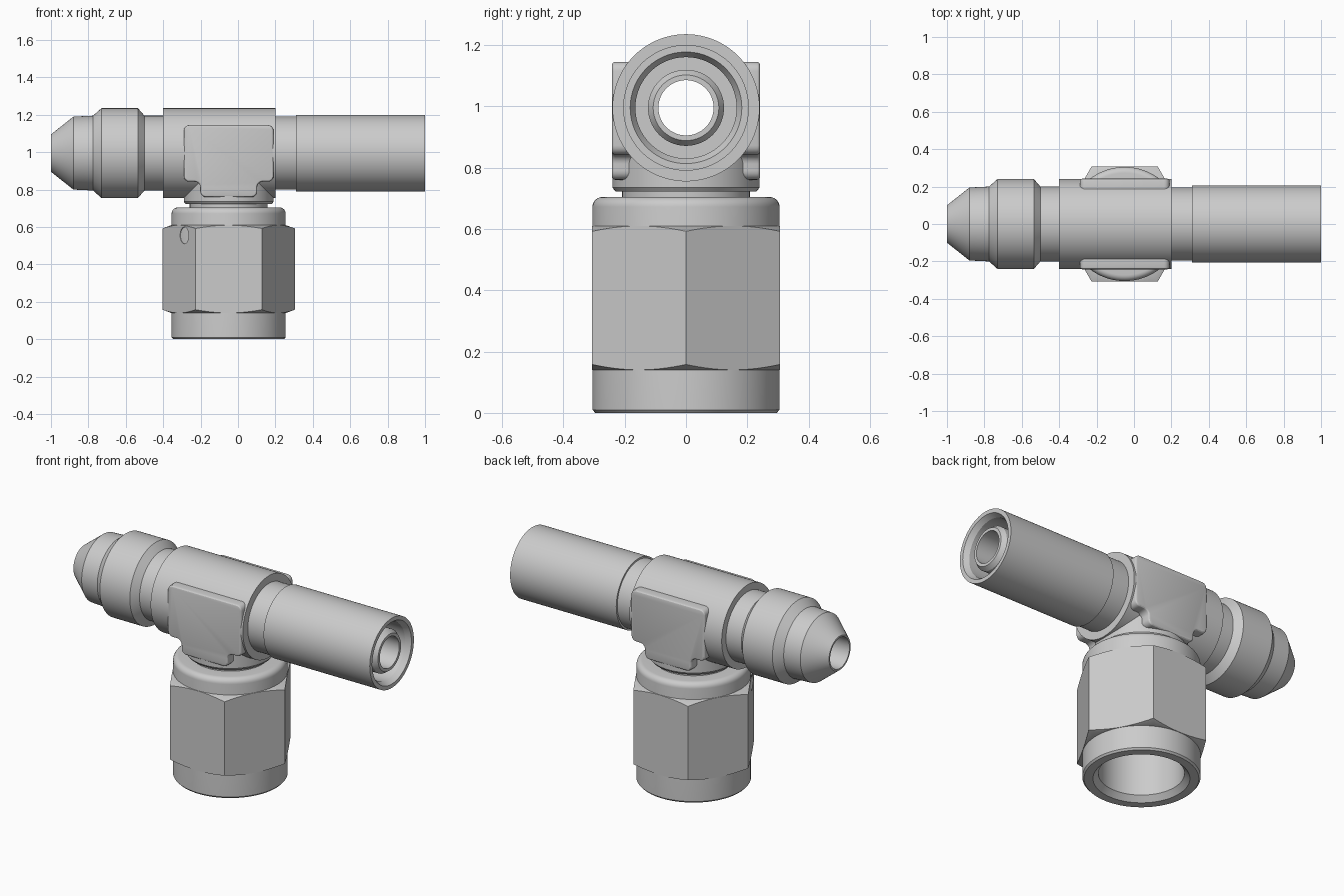
import bpy, bmesh
from math import cos, sin, pi, radians
from mathutils import Vector, Matrix

if "Cube" in bpy.data.objects:
    bpy.data.objects.remove(bpy.data.objects["Cube"], do_unlink=True)

AXIS_Z = 0.995    # height of the horizontal run
AXIS_X = -0.05    # position of the vertical branch
BORE = 0.09

steel = bpy.data.materials.new("grey_steel")
steel.use_nodes = True
colour = (0.6, 0.6, 0.6, 1)
steel.diffuse_color = colour
steel.node_tree.nodes["Principled BSDF"].inputs["Base Color"].default_value = colour


def make(name, bm):
    bmesh.ops.recalc_face_normals(bm, faces=bm.faces)
    mesh = bpy.data.meshes.new(name)
    bm.to_mesh(mesh)
    bm.free()
    mesh.materials.append(steel)
    obj = bpy.data.objects.new(name, mesh)
    bpy.context.collection.objects.link(obj)
    return obj


def lathe(name, profile, along_x=False, steps=96):
    """Revolve a closed (position, radius) profile into a hollow ring."""
    bm = bmesh.new()
    rings = []
    for i in range(steps):
        a = 2 * pi * i / steps
        ring = []
        for h, r in profile:
            c, s = r * cos(a), r * sin(a)
            ring.append(bm.verts.new((h, c, AXIS_Z + s) if along_x else (AXIS_X + c, s, h)))
        rings.append(ring)
    n = len(profile)
    for i in range(steps):
        a, b = rings[i], rings[(i + 1) % steps]
        for j in range(n):
            k = (j + 1) % n
            bm.faces.new((a[j], a[k], b[k], b[j]))
    return make(name, bm)


def rod(name, radius, depth, matrix, sides=64):
    bm = bmesh.new()
    bmesh.ops.create_cone(bm, cap_ends=True, segments=sides, radius1=radius,
                          radius2=radius, depth=depth, matrix=matrix)
    return make(name, bm)


def activate(obj):
    bpy.ops.object.select_all(action='DESELECT')
    obj.select_set(True)
    bpy.context.view_layer.objects.active = obj


def boolean(obj, tool, operation):
    mod = obj.modifiers.new("cut", 'BOOLEAN')
    mod.operation, mod.object, mod.solver = operation, tool, 'EXACT'
    activate(obj)
    bpy.ops.object.modifier_apply(modifier=mod.name)
    bpy.data.objects.remove(tool, do_unlink=True)


# Horizontal run: flared cone end, collar, body and double-walled tube end
run = lathe("tee_run", [
    (-1, .1), (-.88, .195), (-.775, .2), (-.73, .24), (-.535, .24), (-.5, .2),
    (-.4, .2), (-.4, .24), (.2, .24), (.2, .195), (.31, .195), (.31, .205),
    (1, .205), (1, .182), (.97, .165), (.6, .165), (.6, .124), (.96, .124),
    (.985, .107), (.985, BORE), (-1, BORE)], along_x=True)
drill = rod("drill", BORE, 0.4, Matrix.Translation((AXIS_X, 0, AXIS_Z - 0.2)))
boolean(run, drill, 'DIFFERENCE')

# Vertical branch with neck and conical seat hidden in the nut
branch = lathe("tee_branch", [
    (.86, .24), (.735, .24), (.722, .23), (.722, .208), (.36, .208), (.34, .2),
    (.45, BORE), (.86, BORE)])

# Swivel nut sleeve with rounded shoulder and countersunk opening
shoulder = [(.672 + .032 * sin(t * pi / 12), .273 + .032 * cos(t * pi / 12)) for t in range(7)]
nut = lathe("nut_sleeve", [(0, .25), (0, .296), (.01, .305)] + shoulder +
            [(.704, .205), (.46, .205), (.46, .222), (.03, .222)])

# Hexagon of the nut, with its corners turned to a cone
turn = lathe("turn", [(.14, .24), (.14, .306), (.162, .365), (.588, .365),
                      (.61, .306), (.61, .24)])
hexagon = rod("nut_hexagon", 0.307 / cos(pi / 6), 0.6,
              Matrix.Translation((AXIS_X, 0, 0.375)) @ Matrix.Rotation(pi / 2, 4, 'Z'), 6)
# Keep a corner pointing along x
corner = max(v.co.x for v in hexagon.data.vertices) - AXIS_X
if corner < 0.33:
    for v in hexagon.data.vertices:
        v.co.x, v.co.y = AXIS_X - v.co.y, v.co.x - AXIS_X
boolean(hexagon, turn, 'INTERSECT')

# Small locking wire hole in the front left flat
normal = Vector((-cos(pi / 6), -sin(pi / 6), 0))
side = Vector((0.5, -cos(pi / 6), 0))
spot = Vector((AXIS_X, 0, 0.555)) + normal * 0.307 + side * 0.058
pin = rod("pin", 0.045, 0.11, Matrix.Translation(spot) @
          normal.to_track_quat('Z', 'Y').to_matrix().to_4x4(), 32)
boolean(hexagon, pin, 'DIFFERENCE')

# Flat wrench pads on the front and back of the body
half = [(.24, 1.145), (.24, .842), (.152, .842), (.152, .76)]
outline = half + [(-x, z) for x, z in reversed(half)]
pads = []
for name, y in (("front_pad", -1), ("back_pad", 1)):
    bm = bmesh.new()
    face = bm.faces.new([bm.verts.new((AXIS_X + x, y * 0.242, z)) for x, z in outline])
    bmesh.ops.bevel(bm, geom=list(bm.verts), offset=0.03, segments=5, profile=0.5,
                    affect='VERTICES')
    new = bmesh.ops.extrude_face_region(bm, geom=list(bm.faces))["geom"]
    moved = [v for v in new if isinstance(v, bmesh.types.BMVert)]
    bmesh.ops.translate(bm, verts=moved, vec=(0, -y * 0.1, 0))
    pad = make(name, bm)
    mod = pad.modifiers.new("soft_edge", 'BEVEL')
    mod.width, mod.segments, mod.limit_method = 0.012, 3, 'ANGLE'
    mod.angle_limit = radians(50)
    activate(pad)
    bpy.ops.object.modifier_apply(modifier=mod.name)
    pads.append(pad)

# Smooth round surfaces, keep machined edges crisp
for obj in [run, branch, nut, hexagon] + pads:
    activate(obj)
    bpy.ops.object.shade_smooth_by_angle(angle=radians(25))
